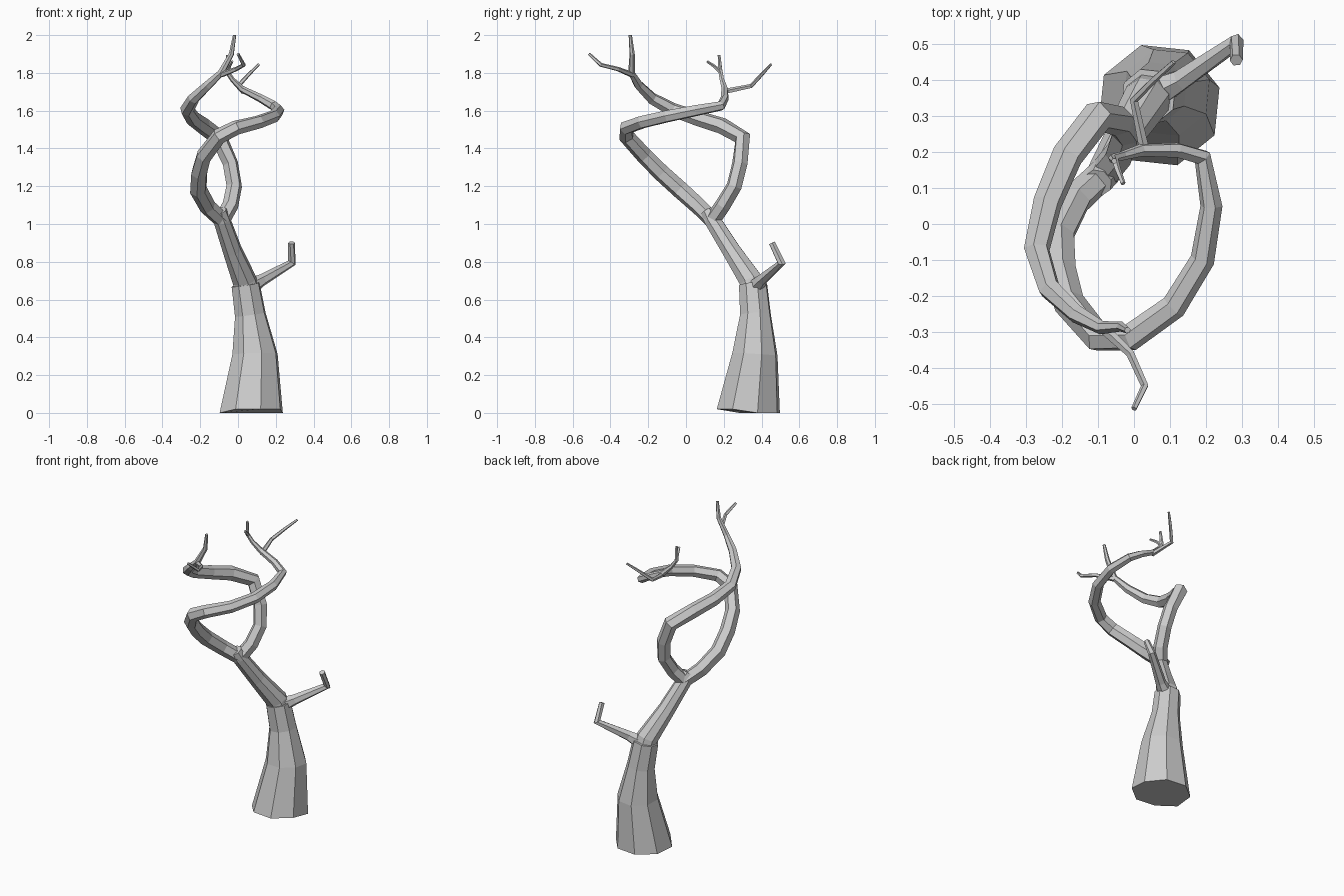
import bpy, bmesh, math
from mathutils import Vector


def limb(name, pts, sides):
    """Faceted tapering tube through points (x, y, z, radius)."""
    bm = bmesh.new()
    P = [Vector(p[:3]) for p in pts]
    rings, u = [], None
    for i, p in enumerate(P):
        a = (p - P[i - 1]).normalized() if i else Vector()
        b = (P[i + 1] - p).normalized() if i < len(P) - 1 else Vector()
        t = (a + b).normalized()
        if u is None:
            u = Vector((1, 0.3, 0)) if abs(t.z) > 0.5 else Vector((0, 0, 1))
        u = (u - t * u.dot(t)).normalized()
        v = t.cross(u)
        r = pts[i][3]
        ring = []
        for k in range(sides):
            w = 2 * math.pi * k / sides
            ring.append(bm.verts.new(p + (u * math.cos(w) + v * math.sin(w)) * r))
        rings.append(ring)
    for lo, hi in zip(rings, rings[1:]):
        for k in range(sides):
            n = (k + 1) % sides
            bm.faces.new((lo[k], lo[n], hi[n], hi[k]))
    bm.faces.new(rings[0][::-1])
    bm.faces.new(rings[-1])
    # flatten the foot of anything that reaches the ground
    if pts[0][2] < 0.03:
        for vert in rings[0]:
            vert.co.z = 0.02 if vert.co.y < 0.25 else 0.0
    bmesh.ops.recalc_face_normals(bm, faces=bm.faces)
    me = bpy.data.meshes.new(name)
    bm.to_mesh(me)
    bm.free()
    ob = bpy.data.objects.new(name, me)
    bpy.context.collection.objects.link(ob)
    return ob


# trunk: flared foot, then leaning neck up to the fork
limb("trunk", [(.07, .33, .0, .175), (.09, .365, .31, .125), (.065, .368, .52, .085),
               (.04, .355, .68, .078)], 8)
limb("trunk_neck", [(.055, .37, .58, .07), (.035, .345, .70, .066), (-.03, .24, .86, .052),
                    (-.085, .14, 1.02, .046), (-.10, .115, 1.07, .04)], 8)

# short broken side branch
limb("side_branch", [(.05, .36, .66, .05), (.13, .40, .705, .032), (.285, .505, .795, .023),
                     (.284, .455, .90, .018)], 6)

# front main branch: swings left, across the front and round the right
limb("front_branch", [(-.085, .14, 1.02, .043), (-.16, .07, 1.09, .045), (-.21, -.03, 1.18, .047),
                      (-.205, -.13, 1.27, .046), (-.18, -.22, 1.36, .044),
                      (-.10, -.315, 1.465, .042), (-.01, -.315, 1.51, .039),
                      (.11, -.23, 1.54, .036), (.19, -.10, 1.57, .034),
                      (.215, .05, 1.60, .031), (.19, .185, 1.625, .026),
                      (.12, .205, 1.665, .022), (.02, .205, 1.715, .018),
                      (-.03, .19, 1.765, .013), (-.06, .182, 1.81, .012),
                      (-.055, .175, 1.895, .008)], 6)
limb("front_branch_twig", [(.03, .20, 1.70, .015), (.0, .345, 1.73, .012),
                           (.055, .40, 1.79, .010), (.11, .45, 1.845, .007)], 5)
limb("front_branch_spur", [(-.055, .185, 1.80, .010), (-.045, .15, 1.835, .009),
                           (-.03, .112, 1.86, .007)], 5)

# back main branch: rises at the back, then loops over the left side
limb("back_branch", [(-.085, .14, 1.02, .043), (-.04, .195, 1.10, .043), (-.02, .255, 1.20, .042),
                     (-.04, .285, 1.32, .042), (-.10, .30, 1.455, .045),
                     (-.185, .19, 1.52, .044), (-.24, .06, 1.56, .041),
                     (-.27, -.07, 1.605, .037), (-.235, -.18, 1.665, .032),
                     (-.16, -.25, 1.735, .026), (-.09, -.288, 1.80, .019),
                     (-.035, -.285, 1.90, .014), (-.018, -.295, 2.0, .009)], 6)
limb("back_branch_twig", [(-.09, -.285, 1.79, .016), (-.01, -.36, 1.82, .012),
                          (.03, -.45, 1.842, .011), (.0, -.513, 1.90, .008)], 5)
